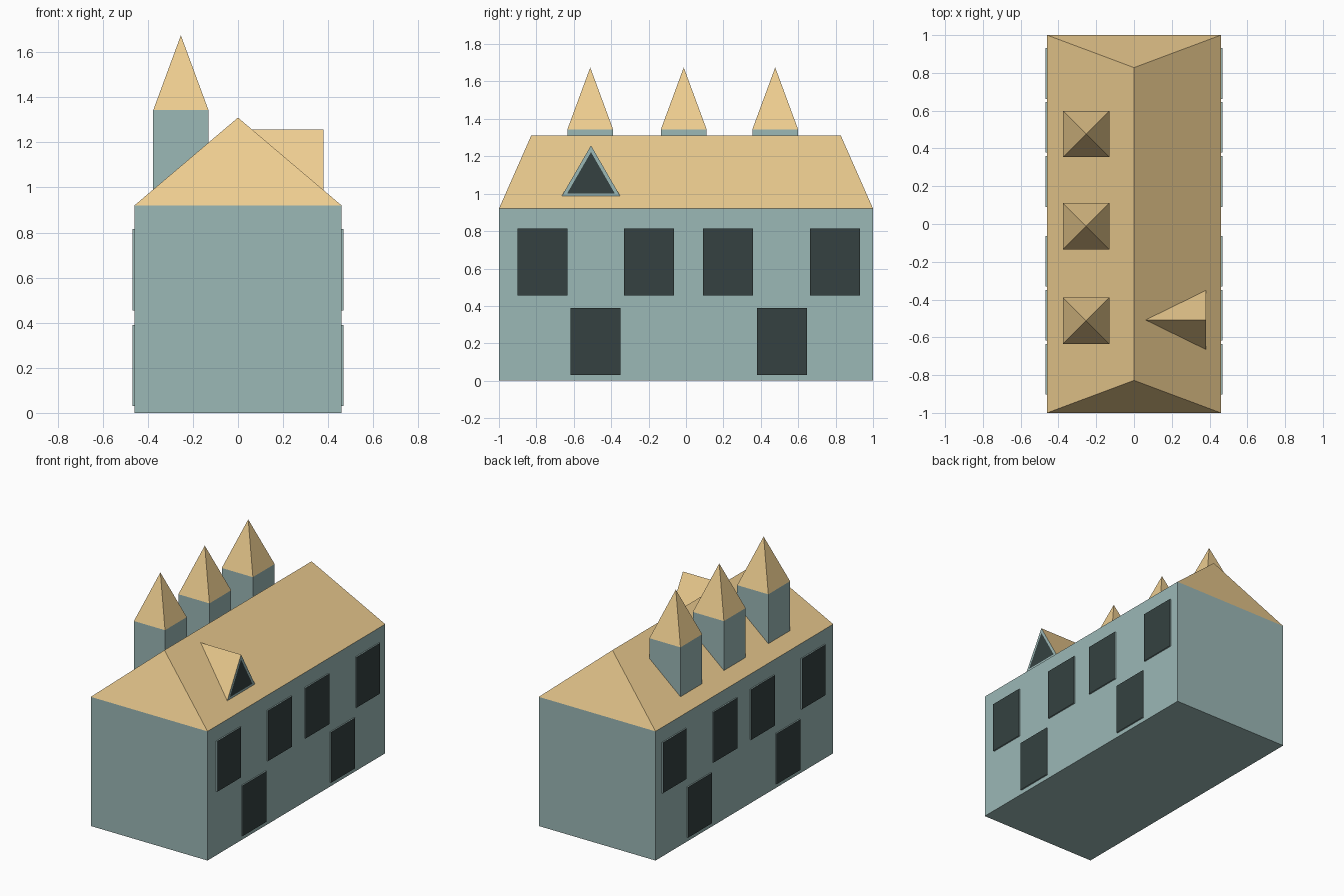
import bpy, bmesh

if "Cube" in bpy.data.objects:
    bpy.data.objects.remove(bpy.data.objects["Cube"])

W, L, EAVE, RIDGE, HIP = 0.46, 1.0, 0.92, 1.31, 0.828


def material(name, color):
    m = bpy.data.materials.new(name)
    m.diffuse_color = (*color, 1)
    m.use_nodes = True
    m.node_tree.nodes["Principled BSDF"].inputs["Base Color"].default_value = m.diffuse_color
    return m


TEAL = material("teal_wall", (0.33, 0.48, 0.47))
TAN = material("tan_roof", (0.85, 0.61, 0.28))
DARK = material("dark_glass", (0.035, 0.053, 0.052))


def build(name, verts, faces, *mats, slots=None):
    me = bpy.data.meshes.new(name)
    me.from_pydata(verts, [], faces)
    for m in mats:
        me.materials.append(m)
    for i, s in enumerate(slots or []):
        me.polygons[i].material_index = s
    bm = bmesh.new()
    bm.from_mesh(me)
    bmesh.ops.recalc_face_normals(bm, faces=bm.faces)
    bm.to_mesh(me)
    bm.free()
    ob = bpy.data.objects.new(name, me)
    bpy.context.collection.objects.link(ob)
    return ob


def rect(x0, x1, y0, y1, z):
    return [(x0, y0, z), (x1, y0, z), (x1, y1, z), (x0, y1, z)]


def roof_z(x):
    return RIDGE - (RIDGE - EAVE) * abs(x) / W


SIDES = [(i, (i + 1) % 4, (i + 1) % 4 + 4, i + 4) for i in range(4)]
CONE = [(i, (i + 1) % 4, 4) for i in range(4)]

# Walls and floor
build("walls", rect(-W, W, -L, L, 0) + rect(-W, W, -L, L, EAVE),
      SIDES + [(3, 2, 1, 0)], TEAL)

# Hipped main roof
build("main_roof", rect(-W, W, -L, L, EAVE) + [(0, -HIP, RIDGE), (0, HIP, RIDGE)],
      [(0, 1, 4), (1, 2, 5, 4), (2, 3, 5), (3, 0, 4, 5)], TAN)

# Three towers standing on the left roof slope
X0, X1, TOP, TIP, H = -0.376, -0.131, 1.343, 1.675, 0.1225
for n, cy in enumerate((-0.512, -0.012, 0.477), 1):
    top = rect(X0, X1, cy - H, cy + H, TOP)
    base = [(x, y, roof_z(x)) for x, y, z in top]
    build(f"tower_{n}", base + top, SIDES, TEAL)
    build(f"tower_roof_{n}", top + [((X0 + X1) / 2, cy, TIP)], CONE, TAN)

# Triangular dormer on the right slope, with inset glass in its gable
DX, DZ = 0.38, 1.258
dz0 = roof_z(DX)
outer = [(DX, -0.664, dz0), (DX, -0.352, dz0), (DX, -0.508, DZ)]
inner = [(DX, -0.635, dz0 + 0.014), (DX, -0.381, dz0 + 0.014), (DX, -0.508, 1.222)]
back = [(W * (RIDGE - DZ) / (RIDGE - EAVE), -0.508, DZ)]
build("dormer", outer + inner + back,
      [(0, 1, 4, 3), (1, 2, 5, 4), (2, 0, 3, 5), (3, 4, 5), (0, 2, 6), (2, 1, 6)],
      TEAL, DARK, TAN, slots=[0, 0, 0, 1, 2, 2])

# Windows: shallow boxes with dark fronts, mirrored on both long walls
HW = 0.134
upper = [(-0.768, 0.455), (-0.197, 0.455), (0.225, 0.455), (0.797, 0.455)]
lower = [(-0.483, 0.03), (0.513, 0.03)]
for label, s in (("right", 1), ("left", -1)):
    for n, (cy, z) in enumerate(upper + lower, 1):
        yz = [(cy - HW, z), (cy + HW, z), (cy + HW, z + 0.36), (cy - HW, z + 0.36)]
        verts = [(s * x, a, b) for x in (W, W + 0.009) for a, b in yz]
        build(f"{label}_window_{n}", verts, SIDES + [(4, 5, 6, 7), (3, 2, 1, 0)],
              TEAL, DARK, slots=[0, 0, 0, 0, 1, 0])
